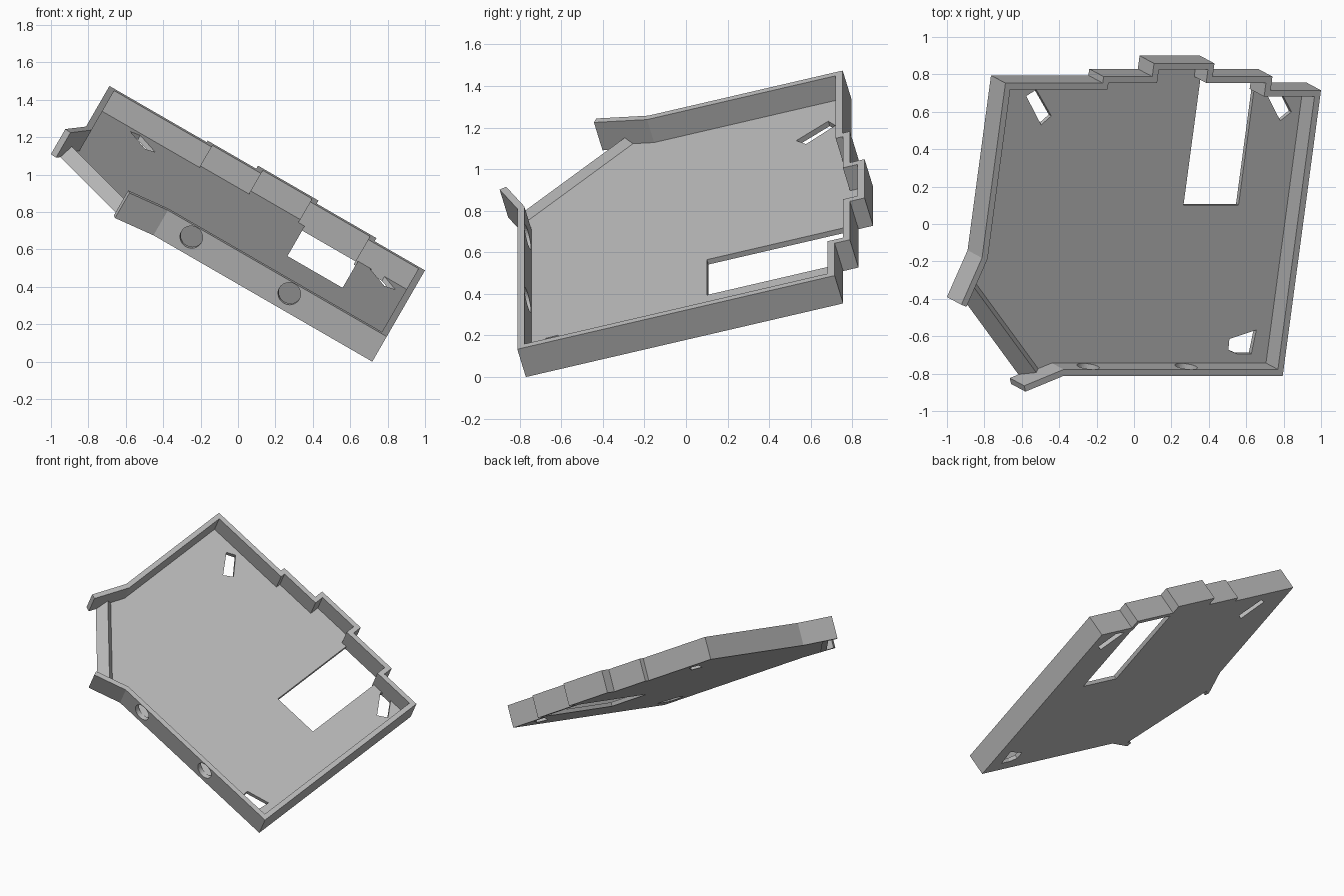
import bpy, bmesh
from math import cos, sin, tau, radians
from mathutils import Matrix, Vector

old = bpy.data.objects.get("Cube")
if old:
    bpy.data.objects.remove(old, do_unlink=True)

grey = bpy.data.materials.new("plain grey")
grey.use_nodes = True
grey.diffuse_color = (0.5, 0.5, 0.5, 1)
grey.node_tree.nodes["Principled BSDF"].inputs["Base Color"].default_value = (0.5, 0.5, 0.5, 1)

HEIGHT, WALL, FLOOR = 0.16, 0.035, 0.028


def loft(name, rings):
    """Close a solid between matching rings of points."""
    bm = bmesh.new()
    loops = [[bm.verts.new(p) for p in ring] for ring in rings]
    n = len(loops[0])
    for a, b in zip(loops, loops[1:]):
        for i in range(n):
            j = (i + 1) % n
            bm.faces.new((a[i], a[j], b[j], b[i]))
    bm.faces.new(loops[0][::-1])
    bm.faces.new(loops[-1])
    bmesh.ops.recalc_face_normals(bm, faces=bm.faces[:])
    mesh = bpy.data.meshes.new(name)
    bm.to_mesh(mesh)
    bm.free()
    mesh.materials.append(grey)
    obj = bpy.data.objects.new(name, mesh)
    bpy.context.scene.collection.objects.link(obj)
    return obj


def prism(name, outline, low, high):
    return loft(name, [[(x, y, z) for x, y in outline] for z in (low, high)])


def cut(obj, cutters):
    """Subtract the cutters, bake the result and drop the cutters."""
    for c in cutters:
        c.hide_render = True
        m = obj.modifiers.new("hole", "BOOLEAN")
        m.operation, m.solver, m.object = "DIFFERENCE", "EXACT", c
    bpy.context.view_layer.update()
    deps = bpy.context.evaluated_depsgraph_get()
    mesh = bpy.data.meshes.new_from_object(obj.evaluated_get(deps))
    obj.modifiers.clear()
    obj.data = mesh
    for c in cutters:
        bpy.data.objects.remove(c, do_unlink=True)


def offset_left(path, d):
    """Mitred offset of an open path to its left."""
    out = []
    for i, p in enumerate(path):
        dirs = []
        if i > 0:
            dirs.append((p - path[i - 1]).normalized())
        if i < len(path) - 1:
            dirs.append((path[i + 1] - p).normalized())
        normals = [Vector((-e.y, e.x)) for e in dirs]
        m = sum(normals, Vector((0, 0))).normalized()
        out.append(p + m * d / m.dot(normals[0]))
    return out


# Wall path: front flare, front, right side, stepped back, left side, left flare
outer = [Vector(p) for p in (
    (-1.575, -.088), (-1.351, 0), (0, 0), (0, 1.58), (-.311, 1.58), (-.311, 1.656),
    (-.68, 1.656), (-.68, 1.729), (-1.053, 1.729), (-1.053, 1.656), (-1.353, 1.656),
    (-1.353, 1.62), (-1.954, 1.62), (-1.954, .652), (-2.043, .393))]
inner = offset_left(outer, WALL)
walls = prism("outer_walls", outer + inner[::-1], 0, HEIGHT)

# Round holes through the front wall
cutters = []
for x in (-1.171, -.566):
    ring = [(x + .061 * cos(tau * i / 32), .096 + .061 * sin(tau * i / 32)) for i in range(32)]
    cutters.append(loft("hole_cutter", [[(a, y, b) for a, b in ring] for y in (-.05, .08)]))
cut(walls, cutters)

# Slanted corner frame: along the open edge and inward from it
start, end = inner[0], inner[-1]
along = (end - start).normalized()
inward = Vector((along.y, -along.x))


def corner(d):
    return (start + inward * d - along * d * .55, end + inward * d + along * d * .55)


# Floor with window and fixing slots
first, last = corner(.09)
floor = prism("floor", [first] + inner[1:-1] + [last], 0, FLOOR)
holes = [
    [(-.675, .909), (-.335, .909), (-.335, 1.66), (-.675, 1.66)],
    [(-1.736, 1.513), (-1.679, 1.548), (-1.565, 1.403), (-1.62, 1.353)],
    [(-.262, 1.536), (-.2, 1.585), (-.086, 1.425), (-.147, 1.376)],
    [(-.281, .168), (-.122, .218), (-.133, .086), (-.22, .086), (-.278, .107)],
]
cut(floor, [prism("slot_cutter", h, -.1, .1) for h in holes])

# Low lip leaning inward across the open corner
profile = [(.05, 0), (.12, .064), (.15, FLOOR), (.15, .004)]
lip = loft("corner_lip", [[(*corner(d)[k], z) for d, z in profile] for k in (0, 1)])

# Tilt the whole tray into place
place = (Matrix.Translation((.718, -.77, 0)) @ Matrix.Rotation(radians(30), 4, "Y")
         @ Matrix.Rotation(radians(15), 4, "X"))
for part in (walls, floor, lip):
    part.data.transform(place)
    part.data.update()
